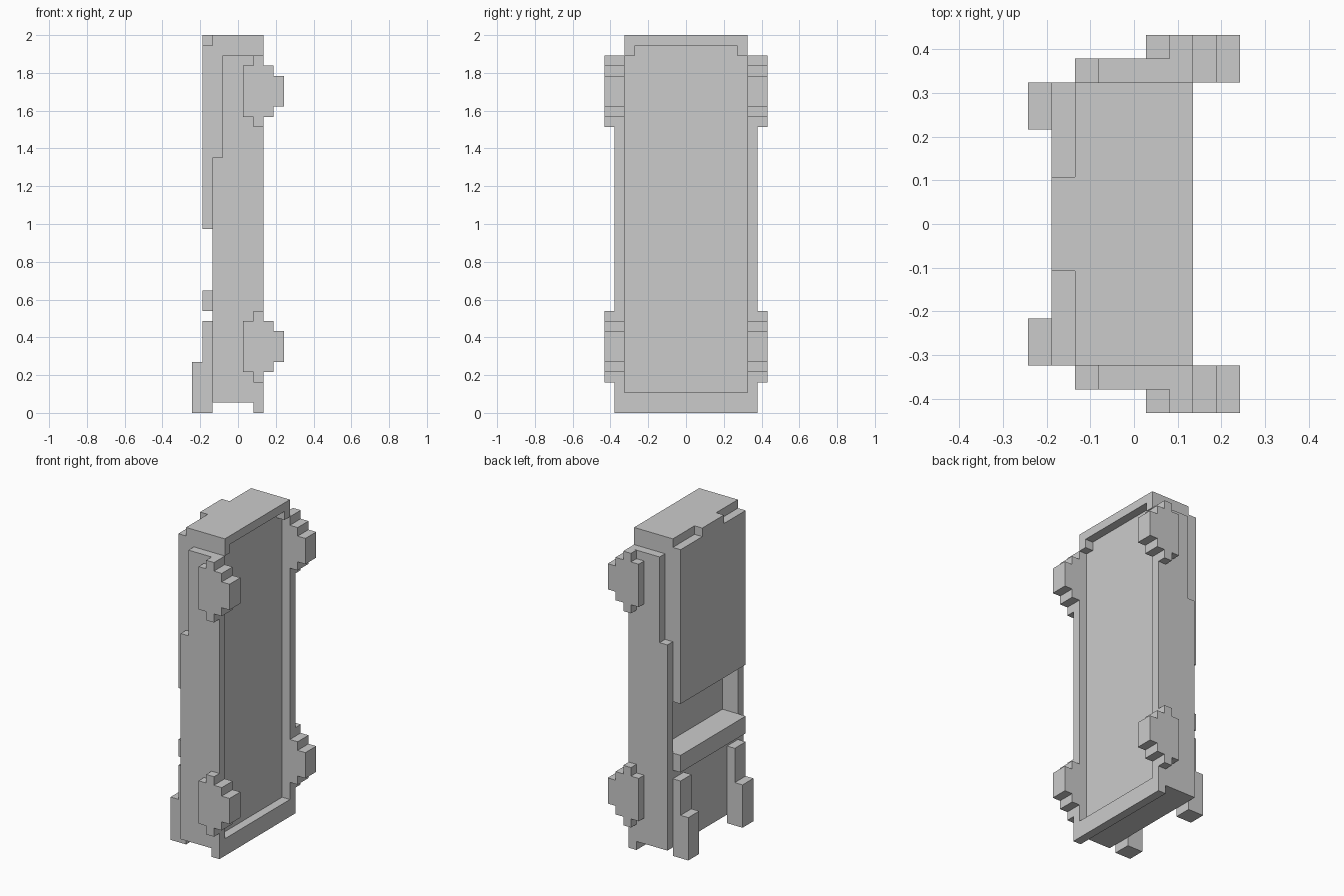
import bpy, bmesh

if "Cube" in bpy.data.objects:
    bpy.data.objects.remove(bpy.data.objects["Cube"])

U = 2 / 37  # size of one block


def prism(name, profile, axis, lo, hi):
    """Extrude a profile (in blocks) along 'x' (points are y,z) or 'y' (points are x,z)."""
    bm = bmesh.new()
    verts = []
    for a, b in profile:
        co = (lo, a, b) if axis == 'x' else (a, lo, b)
        verts.append(bm.verts.new([c * U for c in co]))
    face = bm.faces.new(verts)
    ext = bmesh.ops.extrude_face_region(bm, geom=[face])
    d = (hi - lo) * U
    bmesh.ops.translate(bm, vec=(d, 0, 0) if axis == 'x' else (0, d, 0),
                        verts=[g for g in ext['geom'] if isinstance(g, bmesh.types.BMVert)])
    bmesh.ops.recalc_face_normals(bm, faces=bm.faces)
    me = bpy.data.meshes.new(name)
    bm.to_mesh(me)
    bm.free()
    ob = bpy.data.objects.new(name, me)
    bpy.context.collection.objects.link(ob)
    return ob


def pair(name, profile, lo, hi):
    """Same part on both sides of y = 0."""
    prism(name + "_far", profile, 'y', lo, hi)
    prism(name + "_near", profile, 'y', -hi, -lo)


# Main body with the upper back panel, open bay and cross bar
prism("body_core", [(-2.5, 1), (1.5, 1), (1.5, 37), (-2.5, 37), (-2.5, 36), (-3.5, 36),
                    (-3.5, 18), (-0.5, 18), (-0.5, 12), (-3.5, 12), (-3.5, 10), (-2.5, 10)],
      'y', -6, 6)

# Raised tab at the top of the back panel
prism("top_tab", [(-2, 36), (2, 36), (2, 37), (-2, 37)], 'x', -3.5, -2.5)

# Rim around the recessed face
prism("lower_rim", [(-7, 0), (7, 0), (7, 35), (6, 35), (6, 2), (-6, 2), (-6, 35), (-7, 35)],
      'x', 1.5, 2.5)
prism("upper_rim", [(-6, 35), (-5, 35), (-5, 36), (5, 36), (5, 35), (6, 35), (6, 37), (-6, 37)],
      'x', 1.5, 2.5)

# Side walls, stepped towards the top
pair("side_wall", [(-2.5, 1), (1.5, 1), (1.5, 35), (-1.5, 35), (-1.5, 25), (-2.5, 25)], 6, 7)

# Stepped legs
pair("leg", [(-4.5, 0), (-2.5, 0), (-2.5, 9), (-3.5, 9), (-3.5, 5), (-4.5, 5)], 4, 6)

# Blocky wheels: outer disc plus the inner half that clears the wall
outer = [(.5, 1), (1.5, 1), (1.5, 0), (2.5, 0), (2.5, 1), (3.5, 1), (3.5, 2), (4.5, 2),
         (4.5, 5), (3.5, 5), (3.5, 6), (2.5, 6), (2.5, 7), (1.5, 7), (1.5, 6), (.5, 6)]
inner = [(2.5, 1), (3.5, 1), (3.5, 2), (4.5, 2), (4.5, 5), (3.5, 5), (3.5, 6), (2.5, 6)]
for label, base in (("lower", 3), ("upper", 28)):
    pair(label + "_wheel_outer", [(x, z + base) for x, z in outer], 7, 8)
    pair(label + "_wheel_inner", [(x, z + base) for x, z in inner], 6, 7)
